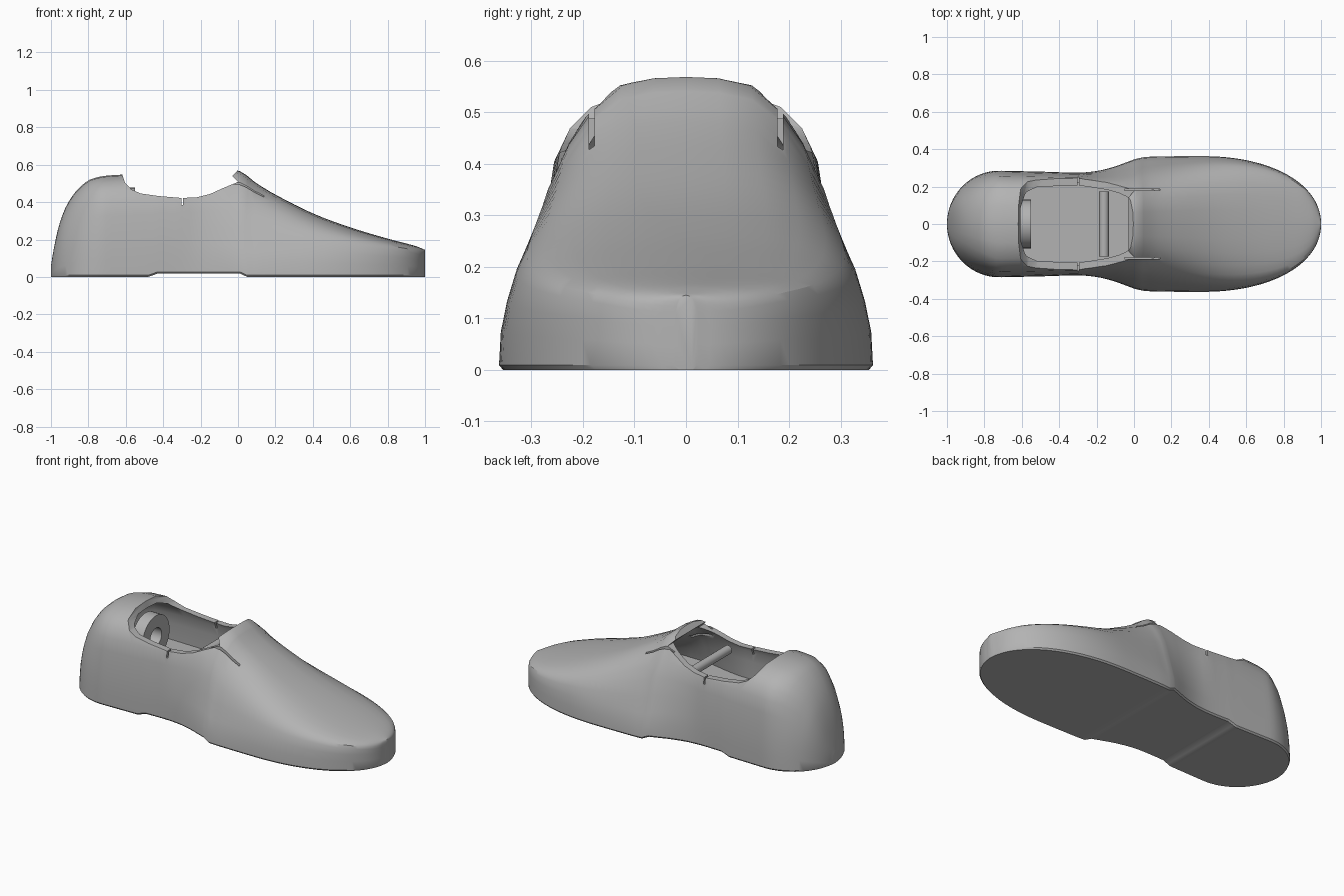
import bpy, bmesh, math
from mathutils import Matrix

if "Cube" in bpy.data.objects:
    bpy.data.objects.remove(bpy.data.objects["Cube"])

grey = bpy.data.materials.new("grey")
grey.diffuse_color = (0.45, 0.45, 0.45, 1)
grey.use_nodes = True
grey.node_tree.nodes["Principled BSDF"].inputs["Base Color"].default_value = grey.diffuse_color


def interp(table, x):
    """Smooth curve through (x, value) pairs, clamped at the ends."""
    n = len(table)
    if x <= table[0][0]:
        return table[0][1]
    if x >= table[-1][0]:
        return table[-1][1]
    i = max(k for k in range(n - 1) if table[k][0] <= x)

    def slope(k):
        a, b = table[max(k - 1, 0)], table[min(k + 1, n - 1)]
        return (b[1] - a[1]) / (b[0] - a[0])
    (x0, v0), (x1, v1) = table[i], table[i + 1]
    d = x1 - x0
    t = (x - x0) / d
    return (v0 * (2*t**3 - 3*t*t + 1) + v1 * (3*t*t - 2*t**3)
            + d * (slope(i) * (t**3 - 2*t*t + t) + slope(i + 1) * (t**3 - t*t)))


WIDTH = [(-.72, .285), (-.5, .28), (-.3, .275), (-.2, .283), (-.1, .308),
         (0, .345), (.06, .358), (.2, .362), (.35, .363)]
HEIGHT = [(-1, .06), (-.985, .15), (-.96, .265), (-.92, .375), (-.86, .465),
          (-.78, .525), (-.62, .547), (-.3, .556), (0, .568), (.1, .5), (.2, .44),
          (.4, .34), (.6, .265), (.8, .205), (.95, .165), (1, .145)]
# half sections as (width fraction, height fraction)
BACK = [(1, 0), (.985, .15), (.96, .3), (.92, .45), (.85, .6), (.75, .74),
        (.63, .85), (.47, .93), (.25, .985), (0, 1)]
HEEL = [(1, 0), (1, .15), (.99, .3), (.97, .45), (.94, .6), (.9, .74),
        (.8, .85), (.65, .93), (.35, .99), (0, 1)]
INSTEP = [(1, 0), (.985, .12), (.93, .25), (.855, .42), (.77, .6), (.655, .76),
          (.525, .88), (.36, .97), (.18, .995), (0, 1)]
TOE = [(1, 0), (1, .3), (1, .55), (.985, .75), (.95, .84), (.85, .9),
       (.7, .94), (.5, .97), (.25, .99), (0, 1)]


def half_width(x):
    w = interp(WIDTH, x)
    if x > .35:
        t = (x - .35) / .65
        w *= max(0, 1 - t**2.2) ** (1 / 2.1)
    elif x < -.72:
        t = (-.72 - x) / .28
        w *= math.sqrt(max(0, 1 - t*t))
    return max(w, .02)


def section(x):
    if x < -.5:
        a, b, t = HEEL, BACK, (-.73 - x) / .17
    elif x < 0:
        a, b, t = HEEL, INSTEP, (x + .3) / .3
    else:
        a, b, t = INSTEP, TOE, (x - .05) / .85
    t = min(1, max(0, t))
    return [(p[0] + (q[0] - p[0]) * t, p[1] + (q[1] - p[1]) * t) for p, q in zip(a, b)]


def arch(x):
    """Underside height, raised below the arch of the foot."""
    return .018 * max(0, min(1, (x + .48) / .05, (.05 - x) / .04))


def finish(bm, name):
    bmesh.ops.recalc_face_normals(bm, faces=bm.faces)
    me = bpy.data.meshes.new(name)
    bm.to_mesh(me)
    bm.free()
    me.materials.append(grey)
    ob = bpy.data.objects.new(name, me)
    bpy.context.collection.objects.link(ob)
    return ob


def smooth(ob, angle=32):
    for p in ob.data.polygons:
        p.use_smooth = True
    ob.data.set_sharp_from_angle(angle=math.radians(angle))


def loft(name, gap=0, floor=None):
    """Foot-shaped solid; gap and floor shrink it into the inner cavity."""
    xs = [-math.cos(math.pi * i / 72) for i in range(73)]
    xs = sorted(xs + [-.48, -.43, .01, .05])
    bm = bmesh.new()
    rings = []
    for x in xs:
        w = half_width(x) * (1 - gap / .28)
        if floor is None:
            zb, inset, lip, h = arch(x), min(.008, w * .4), .009, interp(HEIGHT, x)
        else:
            zb, inset, lip = floor, w * .02, .004
            h = max(interp(HEIGHT, x) - gap, floor + .02)
        z0 = zb + lip
        half = [(w - inset, zb)] + [(w * a, z0 + (h - z0) * b) for a, b in section(x)]
        pts = half + [(-y, z) for y, z in reversed(half[:-1])]
        rings.append([bm.verts.new((x * (1 - gap), y, z)) for y, z in pts])
    n = len(rings[0])
    for r, s in zip(rings, rings[1:]):
        for k in range(n):
            m = (k + 1) % n
            bm.faces.new((r[k], r[m], s[m], s[k]))
    bm.faces.new(rings[0])
    bm.faces.new(rings[-1])
    return finish(bm, name)


def prism(name, profile, y0, y1):
    """Side profile in x and z, extruded across y."""
    bm = bmesh.new()
    a = [bm.verts.new((x, y0, z)) for x, z in profile]
    b = [bm.verts.new((x, y1, z)) for x, z in profile]
    bm.faces.new(a)
    bm.faces.new(b)
    for k in range(len(a)):
        m = (k + 1) % len(a)
        bm.faces.new((a[k], a[m], b[m], b[k]))
    return finish(bm, name)


def cut(ob, cutter):
    cutter.hide_render = True
    mod = ob.modifiers.new("cut", 'BOOLEAN')
    mod.operation = 'DIFFERENCE'
    mod.solver = 'EXACT'
    mod.object = cutter
    bpy.context.view_layer.objects.active = ob
    bpy.ops.object.modifier_apply(modifier=mod.name)
    bpy.data.objects.remove(cutter)


def box(x0, x1, z0, z1):
    return [(x0, z0), (x1, z0), (x1, z1), (x0, z1)]


# shoe shell: outer form, hollowed down to a flat insole, with foot opening
shoe = loft("shoe_body")
cavity = loft("cavity", gap=.035, floor=.05)
cut(cavity, prism("insole_level", box(-2, 2, -1, .222), -1, 1))
cut(shoe, cavity)
cut(shoe, prism("opening", [
    (-.625, .7), (-.62, .55), (-.605, .505), (-.57, .468), (-.52, .446), (-.42, .432),
    (-.3, .422), (-.22, .426), (-.15, .443), (-.08, .475), (0, .508),
    (-.03, .54), (0, .572), (0, .7)], -.5, .5))
# side notches and slits beside the tongue
cut(shoe, prism("side_notch", box(-.303, -.293, .385, .5), -.5, .5))
for s in (-1, 1):
    cut(shoe, prism("tongue_slit", box(-.05, .14, .4, .6), s * .183 - .005, s * .183 + .005))
smooth(shoe)

# cross bar inside the opening
bm = bmesh.new()
bmesh.ops.create_cone(bm, cap_ends=True, segments=24, radius1=.026, radius2=.026, depth=.35,
                      matrix=Matrix.Translation((-.16, 0, .395)) @ Matrix.Rotation(math.pi / 2, 4, 'X'))
smooth(finish(bm, "cross_bar"))

# upright ring standing in the heel
bm = bmesh.new()
N = 40
loops = []
for x, r in ((-.62, .13), (-.55, .13), (-.55, .055), (-.62, .055)):
    loops.append([bm.verts.new((x, r * math.cos(2 * math.pi * i / N),
                                .347 + r * math.sin(2 * math.pi * i / N))) for i in range(N)])
for k in range(4):
    a, b = loops[k], loops[(k + 1) % 4]
    for i in range(N):
        j = (i + 1) % N
        bm.faces.new((a[i], a[j], b[j], b[i]))
smooth(finish(bm, "heel_ring"))
